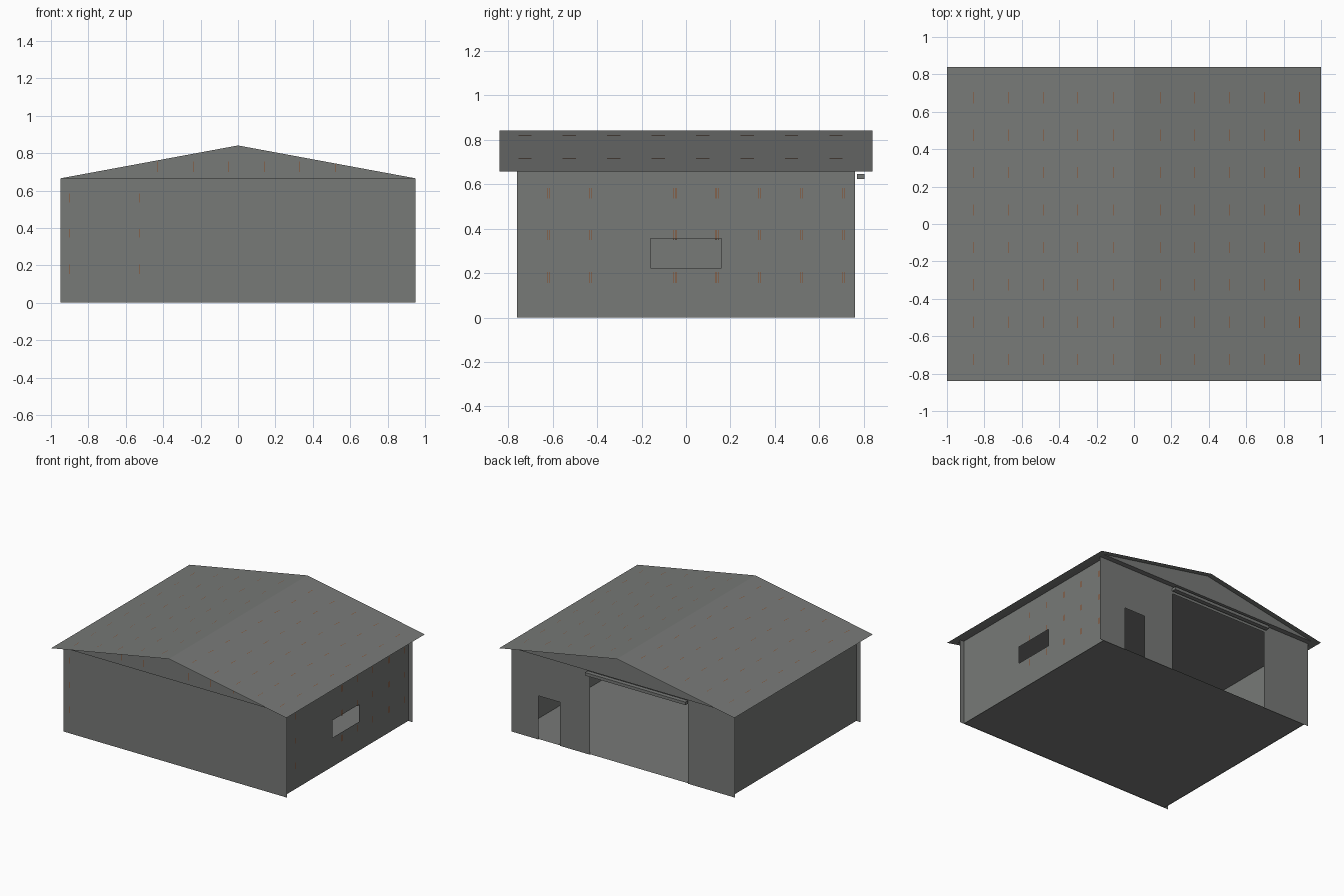
import bpy
import bmesh

if "Cube" in bpy.data.objects:
    bpy.data.objects.remove(bpy.data.objects["Cube"])


def material(name, rgb):
    m = bpy.data.materials.new(name)
    m.diffuse_color = (*rgb, 1)
    m.use_nodes = True
    m.node_tree.nodes["Principled BSDF"].inputs["Base Color"].default_value = m.diffuse_color
    return m


GREY = material("sheet_metal_grey", (0.185, 0.192, 0.185))
RUST = material("rust", (0.27, 0.075, 0.02))

HALF_W, HALF_D = 0.95, 0.76      # end wall half width, wall half depth
SIDE_X = 0.915                   # side walls sit inside the end walls
EAVE, RIDGE = 0.665, 0.842
SLOPE = 0.185
ROOF_Y, GABLE_Y = 0.84, 0.80


def roof_z(x):
    return RIDGE - SLOPE * abs(x)


def make(name, polys, mat=GREY):
    """Mesh object from a list of polygons given as corner points."""
    bm = bmesh.new()
    for poly in polys:
        bm.faces.new([bm.verts.new(p) for p in poly])
    bmesh.ops.remove_doubles(bm, verts=bm.verts, dist=1e-5)
    me = bpy.data.meshes.new(name)
    bm.to_mesh(me)
    bm.free()
    me.materials.append(mat)
    ob = bpy.data.objects.new(name, me)
    bpy.context.collection.objects.link(ob)
    return ob


def wall(name, place, u0, u1, top, holes=()):
    """Thin upright sheet with rectangular openings (u0, u1, z0, z1)."""
    us = sorted({u0, u1, *[h[0] for h in holes], *[h[1] for h in holes]})
    zs = sorted({0, top, *[h[2] for h in holes], *[h[3] for h in holes]})
    polys = []
    for a, b in zip(us, us[1:]):
        for c, d in zip(zs, zs[1:]):
            mu, mz = (a + b) / 2, (c + d) / 2
            if any(h[0] < mu < h[1] and h[2] < mz < h[3] for h in holes):
                continue
            polys.append([place(a, c), place(b, c), place(b, d), place(a, d)])
    return make(name, polys)


# End walls: plain front, back with a wide opening and a small doorway
wall("front_wall", lambda u, z: (u, -HALF_D, z), -HALF_W, HALF_W, EAVE)
wall("back_wall", lambda u, z: (-u, HALF_D, z), -HALF_W, HALF_W, EAVE,
     [(-0.285, 0.55, 0, 0.61), (-0.72, -0.54, 0, 0.335)])

# Side walls, the right one with a window opening
wall("right_wall", lambda u, z: (SIDE_X, u, z), -HALF_D, HALF_D, EAVE,
     [(-0.16, 0.16, 0.222, 0.355)])
wall("left_wall", lambda u, z: (-SIDE_X, -u, z), -HALF_D, HALF_D, EAVE)

# Floor and ceiling sheets
make("floor", [[(-SIDE_X, -HALF_D, 0.004), (SIDE_X, -HALF_D, 0.004),
                (SIDE_X, HALF_D, 0.004), (-SIDE_X, HALF_D, 0.004)]])
make("ceiling", [[(-HALF_W, -GABLE_Y, EAVE), (HALF_W, -GABLE_Y, EAVE),
                  (HALF_W, GABLE_Y, EAVE), (-HALF_W, GABLE_Y, EAVE)]])

# Gable triangles, slightly in front of the end walls
for name, s in (("front_gable", -1), ("back_gable", 1)):
    make(name, [[(s * HALF_W, s * GABLE_Y, EAVE), (-s * HALF_W, s * GABLE_Y, EAVE),
                 (0, s * GABLE_Y, RIDGE - 0.001)]])

# Two roof slopes
make("roof", [
    [(0, -ROOF_Y, RIDGE), (1, -ROOF_Y, roof_z(1)), (1, ROOF_Y, roof_z(1)), (0, ROOF_Y, RIDGE)],
    [(-1, -ROOF_Y, roof_z(1)), (0, -ROOF_Y, RIDGE), (0, ROOF_Y, RIDGE), (-1, ROOF_Y, roof_z(1))],
])

# Sliding door rail above the wide opening
bpy.ops.mesh.primitive_cube_add(size=1, location=(-0.13, 0.787, 0.634))
rail = bpy.context.object
rail.name = "door_rail"
rail.scale = (0.855, 0.034, 0.023)
rail.data.materials.append(GREY)

# Thin rust streaks in regular rows
W = 0.0015
GAP = 0.002
rows = [(0.155, 0.205), (0.35, 0.395), (0.535, 0.583)]


def upright(place, u, z0, z1):
    return [place(u - W, z0), place(u + W, z0), place(u + W, z1), place(u - W, z1)]


make("front_wall_streaks",
     [upright(lambda u, z: (u, -HALF_D - GAP, z), u, a, b)
      for u in (-0.90, -0.525) for a, b in rows], RUST)
make("front_gable_streaks",
     [upright(lambda u, z: (u, -GABLE_Y - GAP, z), -0.43 + 0.19 * i, 0.70,
              min(0.755, roof_z(-0.43 + 0.19 * i) - 0.005))
      for i in range(6)], RUST)
make("right_wall_streaks",
     [upright(lambda u, z: (SIDE_X + GAP, u, z), u + o, a, b)
      for u in (-0.62, -0.43, -0.05, 0.14, 0.33, 0.52, 0.71)
      for o in (-0.005, 0.005) for a, b in rows], RUST)
streaks = []
for x in (-0.86, -0.67, -0.485, -0.30, -0.11, 0.14, 0.325, 0.51, 0.70, 0.885):
    for i in range(8):
        y = -0.725 + 0.2 * i
        a, b = x - W, x + W
        za, zb = roof_z(a) + GAP, roof_z(b) + GAP
        streaks.append([(a, y - 0.03, za), (b, y - 0.03, zb),
                        (b, y + 0.03, zb), (a, y + 0.03, za)])
make("roof_streaks", streaks, RUST)
